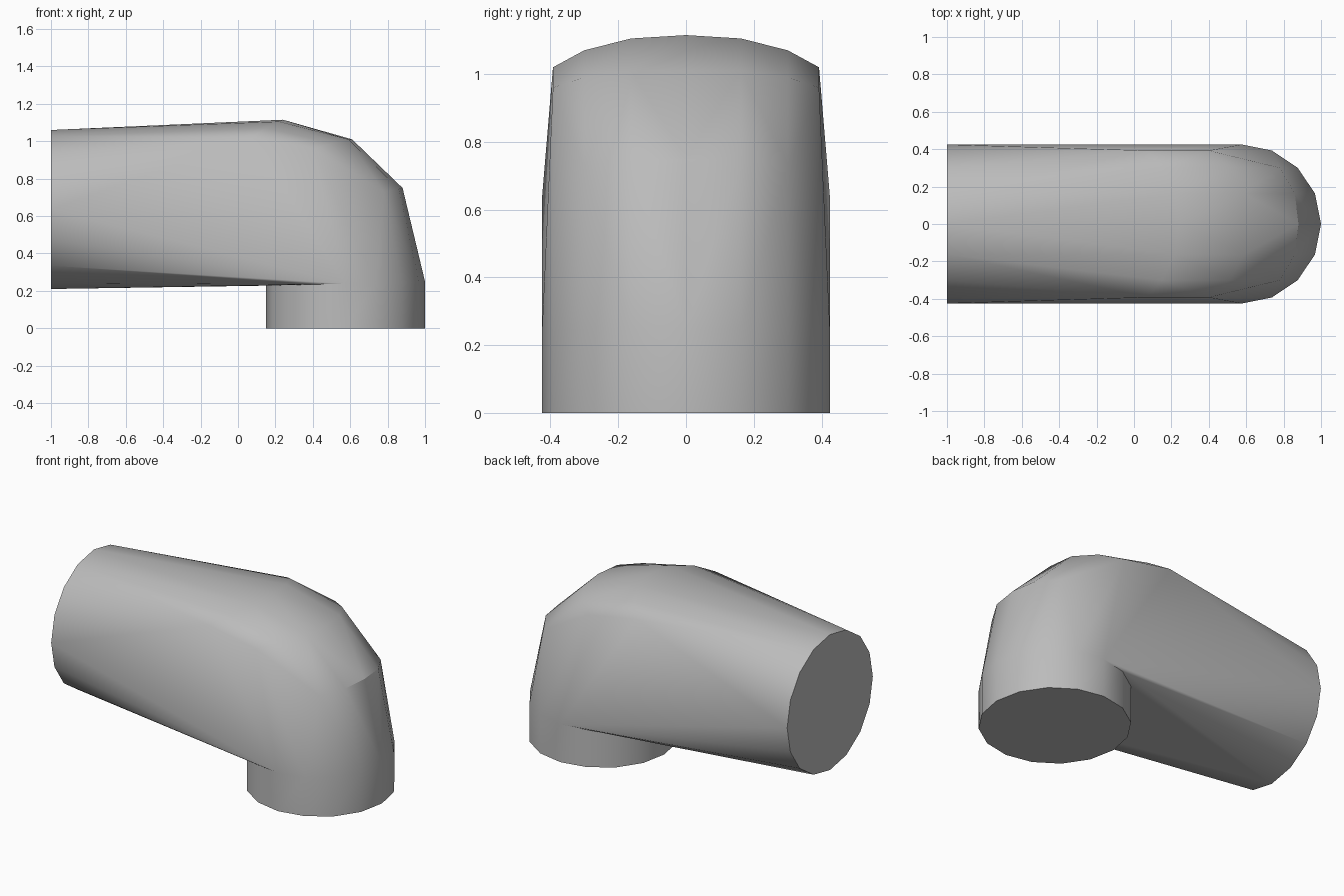
import bpy, bmesh, math

if "Cube" in bpy.data.objects:
    bpy.data.objects.remove(bpy.data.objects["Cube"])

SIDES = 16
RADIUS = 0.425
CX, CZ = 0.575, 0.635          # axes of the upright leg and the long arm


def circle():
    for i in range(SIDES):
        a = 2 * math.pi * i / SIDES
        yield RADIUS * math.cos(a), RADIUS * math.sin(a)


def material(name, rgb):
    m = bpy.data.materials.new(name)
    m.use_nodes = True
    m.diffuse_color = (*rgb, 1)
    m.node_tree.nodes["Principled BSDF"].inputs["Base Color"].default_value = (*rgb, 1)
    return m


bm = bmesh.new()

# Open end of the long arm
for c, y in circle():
    bm.verts.new((-1, y, CZ + c))

# Slightly tilted joint where the upright leg meets the bend
joint = [bm.verts.new((CX + c, y, 0.228 + 0.025 * (CX + c - 0.15))) for c, y in circle()]

# Bend ribs: (x, z) from the crown outwards to the shoulder
ribs = [
    [(0.24, 1.115), (0.22, 1.105), (0.15, 1.07), (0.07, 1.02)],
    [(0.61, 1.01), (0.59, 1.01), (0.51, 0.99), (0.40, 0.96)],
    [(0.88, 0.75), (0.86, 0.745), (0.78, 0.73)],
]
for rib in ribs:
    for k, (x, z) in enumerate(rib):
        y = RADIUS * math.sin(2 * math.pi * k / SIDES)
        for s in ((1, -1) if k else (1,)):
            bm.verts.new((x, s * y, z))

# Skin the arm and bend
hull = bmesh.ops.convex_hull(bm, input=bm.verts[:])
spare = {g for g in hull["geom_interior"] + hull["geom_unused"]
         if isinstance(g, bmesh.types.BMVert) and g.is_valid}
spare = [v for v in spare if not v.link_faces]
joint = {v for v in joint if v not in spare}
bmesh.ops.delete(bm, geom=spare, context="VERTS")

# Open the joint and pull the upright leg down to the floor
inner = [f for f in bm.faces if all(v in joint for v in f.verts)]
bmesh.ops.delete(bm, geom=inner, context="FACES")
rim = [e for e in bm.edges if e.is_boundary]
leg = bmesh.ops.extrude_edge_only(bm, edges=rim)["geom"]
for v in leg:
    if isinstance(v, bmesh.types.BMVert):
        v.co.z = 0
bmesh.ops.holes_fill(bm, edges=[e for e in bm.edges if e.is_boundary], sides=0)
bmesh.ops.dissolve_limit(bm, angle_limit=0.01, verts=bm.verts[:], edges=bm.edges[:])
bmesh.ops.recalc_face_normals(bm, faces=bm.faces[:])

mesh = bpy.data.meshes.new("elbow_pipe")
bm.to_mesh(mesh)
bm.free()
pipe = bpy.data.objects.new("elbow_pipe", mesh)
bpy.context.collection.objects.link(pipe)
mesh.materials.append(material("plain grey", (0.5, 0.5, 0.5)))

# Smooth sides with crisp end caps
bpy.ops.object.select_all(action="DESELECT")
pipe.select_set(True)
bpy.context.view_layer.objects.active = pipe
bpy.ops.object.shade_smooth_by_angle(angle=math.radians(30))
